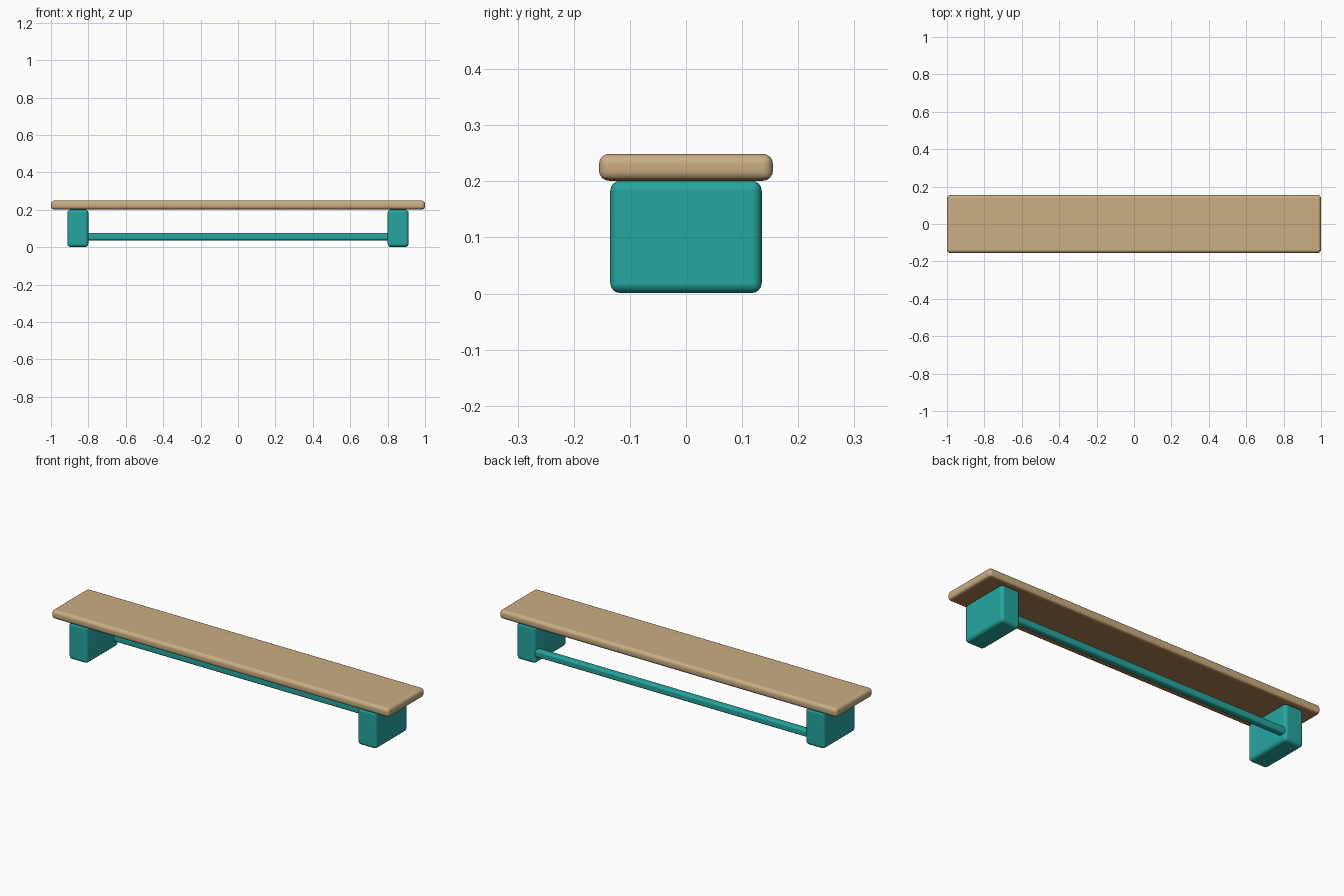
import bpy
import bmesh

cube = bpy.data.objects.get("Cube")
if cube:
    bpy.data.objects.remove(cube, do_unlink=True)


def make_material(name, rgb):
    mat = bpy.data.materials.new(name)
    mat.use_nodes = True
    colour = (*rgb, 1.0)
    mat.diffuse_color = colour
    bsdf = next(n for n in mat.node_tree.nodes if n.type == "BSDF_PRINCIPLED")
    bsdf.inputs["Base Color"].default_value = colour
    return mat


def rounded_box(name, centre, size, radius, mat):
    bm = bmesh.new()
    bmesh.ops.create_cube(bm, size=1.0)
    bmesh.ops.scale(bm, vec=size, verts=bm.verts)
    bmesh.ops.bevel(bm, geom=bm.edges[:], offset=radius, segments=4,
                    profile=0.5, affect="EDGES")
    for face in bm.faces:
        face.smooth = True
    mesh = bpy.data.meshes.new(name)
    bm.to_mesh(mesh)
    bm.free()
    mesh.materials.append(mat)
    obj = bpy.data.objects.new(name, mesh)
    bpy.context.collection.objects.link(obj)
    obj.location = centre
    # Keep the large faces flat while the rounded edges stay smooth
    obj.modifiers.new("flat_faces", "WEIGHTED_NORMAL")
    return obj


wood = make_material("light_wood", (0.584, 0.423, 0.226))
brown = make_material("brown_wood", (0.418, 0.205, 0.08))
teal = make_material("teal_paint", (0.019, 0.38, 0.345))

# Long plank on top, with a browner underside
board = rounded_box("shelf_board", (0, 0, 0.225), (2.0, 0.31, 0.048),
                    0.018, wood)
board.data.materials.append(brown)
for poly in board.data.polygons:
    if poly.normal.z < -0.7:
        poly.material_index = 1

# Two block supports
for side, sign in (("left", 1), ("right", -1)):
    rounded_box(side + "_support", (sign * 0.856, 0, 0.101),
                (0.112, 0.27, 0.2), 0.018, teal)

# Rail between the supports, close to the back
rounded_box("back_rail", (0, 0.11, 0.056), (1.62, 0.038, 0.038), 0.01, teal)
